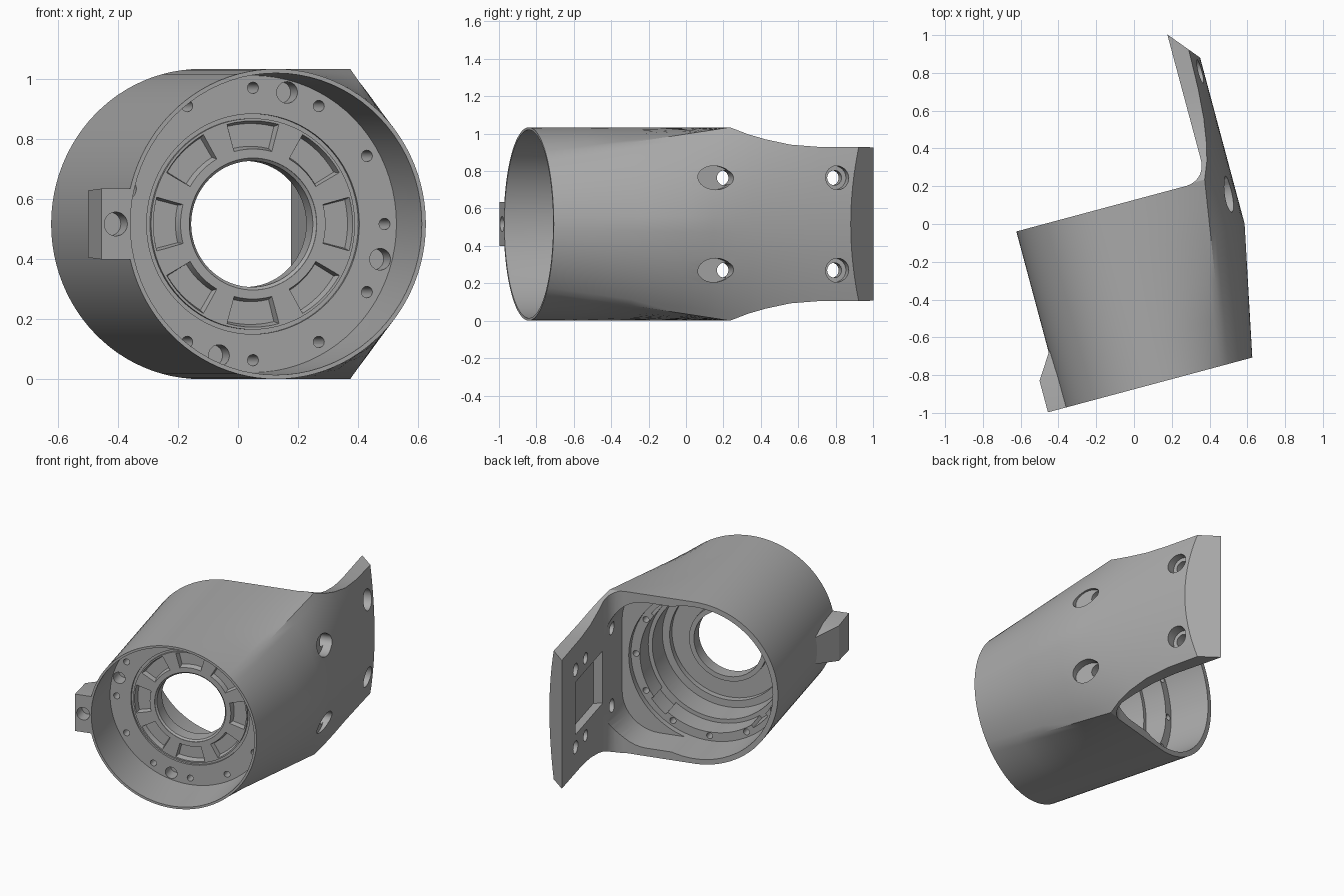
import bpy, bmesh, math
from mathutils import Matrix
from math import sin, cos, radians, sqrt, pi

old = bpy.data.objects.get("Cube")
if old:
    bpy.data.objects.remove(old, do_unlink=True)

R = 0.517            # barrel radius and axis height
CX = -0.095          # barrel axis offset
PLATE = 0.566        # plate outer face

grey = bpy.data.materials.new("cast grey")
grey.use_nodes = True
grey.diffuse_color = (0.4, 0.4, 0.4, 1)
grey.node_tree.nodes["Principled BSDF"].inputs["Base Color"].default_value = (0.4, 0.4, 0.4, 1)


def loft(name, rings):
    """Capped skin through rings that share one point count."""
    bm = bmesh.new()
    rows = [[bm.verts.new(p) for p in ring] for ring in rings]
    n = len(rows[0])
    for a, b in zip(rows, rows[1:]):
        for i in range(n):
            j = (i + 1) % n
            bm.faces.new((a[i], a[j], b[j], b[i]))
    bm.faces.new(rows[0])
    bm.faces.new(rows[-1])
    bmesh.ops.recalc_face_normals(bm, faces=bm.faces)
    mesh = bpy.data.meshes.new(name)
    bm.to_mesh(mesh)
    bm.free()
    mesh.materials.append(grey)
    ob = bpy.data.objects.new(name, mesh)
    bpy.context.collection.objects.link(ob)
    return ob


def lathe(name, profile, x=CX, z=R, n=80):
    """Turned solid along y from (radius, y) pairs."""
    return loft(name, [[(x + r * cos(2 * pi * i / n), y, z + r * sin(2 * pi * i / n))
                        for i in range(n)] for r, y in profile])


def prism(name, outline, z0, z1):
    """Plan outline extruded upwards."""
    return loft(name, [[(x, y, z) for x, y in outline] for z in (z0, z1)])


def cross_hole(name, y, z, r, x0, x1, stretch=1):
    """Bore running sideways through the plate."""
    return loft(name, [[(x, y + stretch * r * cos(pi * i / 12), z + r * sin(pi * i / 12))
                        for i in range(24)] for x in (x0, x1)])


def sector(name, angle, half, r0, r1, y0, y1, taper=0.0):
    """Ring segment about the barrel axis, shrinking towards y1."""
    rings = []
    for y, s in ((y0, 0), (y1, taper)):
        a = [radians(angle - (half - s * 130) + 2 * (half - s * 130) * k / 6) for k in range(7)]
        pts = [(r1 - s, t) for t in a] + [(r0 + s, t) for t in reversed(a)]
        rings.append([(CX + r * cos(t), y, R + r * sin(t)) for r, t in pts])
    return loft(name, rings)


def combine(target, tool, operation="DIFFERENCE"):
    mod = target.modifiers.new(tool.name, "BOOLEAN")
    mod.operation, mod.solver, mod.object = operation, "EXACT", tool
    graph = bpy.context.evaluated_depsgraph_get()
    mesh = bpy.data.meshes.new_from_object(target.evaluated_get(graph))
    target.modifiers.clear()
    target.data = mesh
    bpy.data.objects.remove(tool, do_unlink=True)


def section(y, half):
    """Round at the front, blending to a bowed D that flattens along the plate."""
    corner = min(1, (y + 0.845) / 0.975)
    middle = min(1, (y + 0.845) / 0.695)
    bow = 1.0 + 0.95 * max(0, min(1, (y - 0.13) / 0.7))
    face = lambda z: PLATE - bow + sqrt(bow ** 2 - z ** 2)
    pts = []
    for i in range(96):
        t = pi / 2 - 2 * pi * i / 96
        x, z = CX + R * cos(t), R * sin(t)
        if t >= -pi / 2:
            if abs(t) > pi / 4 + 1e-6:
                f = (pi / 2 - abs(t)) / (pi / 4)
                dx, dz, w = CX + f * (face(half) - CX), math.copysign(R, t), corner
            else:
                f = t / (pi / 4)
                dx, dz = face(f * half), f * R
                w = corner + (middle - corner) * (1 - abs(f))
            x, z = x + (dx - x) * w, z + (dz - z) * w
        pts.append((x, y, R + z * half / R))
    return pts


# Barrel and mounting plate as one lofted body
stations = [(-0.845, R), (-0.6, R), (-0.4, R), (-0.15, R), (0, R), (0.13, R),
            (0.22, 0.48), (0.31, 0.453), (0.445, 0.424), (0.6, 0.412), (0.96, 0.41)]
body = loft("motor_housing", [section(y, h) for y, h in stations])

# Open space behind the barrel, with a fillet into the plate, and bevelled plate end
fillet = [(0.32 + 0.11 * cos(radians(a)), 0.233 + 0.11 * sin(radians(a))) for a in range(-90, 1, 10)]
combine(body, prism("rear_cut", [(-1, 0.123)] + fillet + [(0.43, 1.2), (-1, 1.2)], -0.2, 1.3))
combine(body, prism("end_bevel", [(0.40, 0.96), (0.64, 0.671), (0.8, 1.2), (0.40, 1.2)], -0.2, 1.3))

# Side lug, narrowing towards the back
lug = [(-0.845, -0.698, 0.118), (-0.672, -0.698, 0.112), (-0.53, -0.605, 0.085)]
combine(body, loft("side_lug", [[(x, y, R - h), (-0.5, y, R - h), (-0.5, y, R + h), (x, y, R + h)]
                                for y, x, h in lug]), "UNION")
combine(body, lathe("lug_hole", [(0.04, -0.9), (0.04, -0.76)], -0.648, R, 24))

# Front recess with a groove around the hub, then the stepped rear cavity and centre hole
combine(body, lathe("front_recess", [(0.503, -0.9), (0.503, -0.83), (0.495, -0.548), (0.367, -0.548),
                                     (0.367, -0.534), (0.352, -0.534), (0.352, -0.548)]))
combine(body, lathe("rear_cavity", [(0.22, -0.7), (0.22, -0.545), (0.21, -0.535), (0.21, -0.45),
                                    (0.24, -0.45), (0.24, -0.49), (0.36, -0.49), (0.36, -0.45),
                                    (0.405, -0.45), (0.405, -0.28), (0.43, -0.28), (0.43, -0.14),
                                    (0.485, -0.14), (0.485, 0.3)]))

# Rounded widening of the cavity, flush with the plate's inner face
arc = [(0.20 + 0.23 * cos(radians(a)), 0.235 + 0.23 * sin(radians(a))) for a in range(0, 91, 9)]
outline = [(x, -z) for x, z in reversed(arc)] + arc + [(CX, 0.465), (CX, -0.465)]
combine(body, loft("cavity_side", [[(x, y, R + z) for x, z in outline] for y in (-0.1, 0.4)]))

# Hub pockets
for k in range(8):
    combine(body, sector("pocket", 45 * k, 15.5, 0.247, 0.347, -0.56, -0.515, 0.012))

# Ledge notches
for k in range(4):
    combine(body, sector("notch", 45 + 90 * k, 8, 0.38, 0.45, 0.05, -0.28))

# Flange bolt holes and larger dowel holes
for k in range(12):
    a = radians(30 * k)
    combine(body, lathe("bolt", [(0.019, -0.6), (0.019, 0)], CX + 0.454 * cos(a), R + 0.454 * sin(a), 16))
for k in range(4):
    a = radians(75 + 90 * k)
    combine(body, lathe("dowel", [(0.036, -0.6), (0.036, -0.46)], CX + 0.454 * cos(a), R + 0.454 * sin(a), 24))

# Plate: shallow inner pocket, counterbored through holes, blind holes
combine(body, prism("plate_pocket", [(0.40, 0.22), (0.48, 0.25), (0.48, 0.67), (0.40, 0.70)], 0.35, 0.685))
for side in (-1, 1):
    z = R + side * 0.247
    for y, bore_y, stretch in ((0.08, 0.02, 1.45), (0.69, 0.69, 1)):
        combine(body, cross_hole("through_hole", y, z, 0.04, 0.3, 0.7))
        combine(body, cross_hole("counterbore", bore_y, z, 0.064, 0.49, 0.7, stretch))
    combine(body, cross_hole("blind_hole", 0.52, z, 0.035, 0.4, 0.49))

# Turn the barrel axis and shade
body.data.transform(Matrix.Rotation(radians(15), 4, "Z"))
bpy.ops.object.select_all(action="DESELECT")
body.select_set(True)
bpy.context.view_layer.objects.active = body
bpy.ops.object.shade_smooth_by_angle(angle=radians(25))
